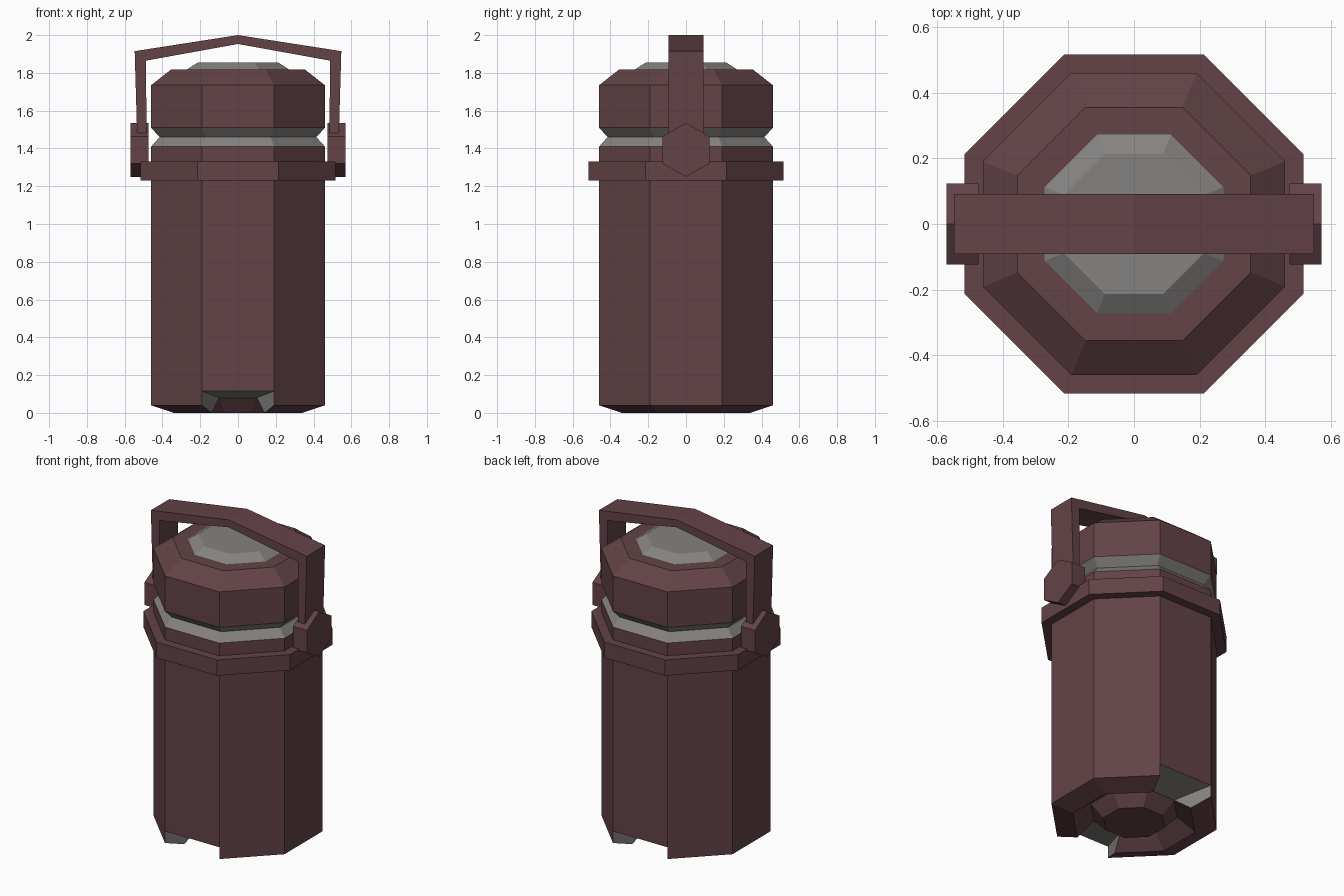
import bpy, bmesh
from math import pi, cos, sin

cube = bpy.data.objects.get("Cube")
if cube:
    bpy.data.objects.remove(cube, do_unlink=True)

SIDES = 8


def material(name, rgb):
    m = bpy.data.materials.new(name)
    m.use_nodes = True
    m.diffuse_color = (*rgb, 1)
    bsdf = next(n for n in m.node_tree.nodes if n.type == 'BSDF_PRINCIPLED')
    bsdf.inputs["Base Color"].default_value = (*rgb, 1)
    return m


MAROON = material("maroon", (0.125, 0.055, 0.063))
GREY = material("warm_grey", (0.235, 0.223, 0.215))


def finish(bm, name, mats):
    bmesh.ops.recalc_face_normals(bm, faces=bm.faces)
    mesh = bpy.data.meshes.new(name)
    bm.to_mesh(mesh)
    bm.free()
    for m in mats:
        mesh.materials.append(m)
    obj = bpy.data.objects.new(name, mesh)
    bpy.context.collection.objects.link(obj)
    return obj


def lathe(name, profile, mats, notched=()):
    """Octagonal solid from (flat-side distance, height) rings.
    Notched sectors get an open grey channel between rings 1 and 4."""
    bm = bmesh.new()
    rings = []
    for dist, z in profile:
        r = dist / cos(pi / SIDES)
        angles = [2 * pi * (k + 0.5) / SIDES for k in range(SIDES)]
        rings.append([bm.verts.new((r * cos(a), r * sin(a), z)) for a in angles])
    bm.faces.new(rings[0])
    bm.faces.new(rings[-1])
    for k in range(SIDES):
        n = (k + 1) % SIDES
        for i in range(len(rings) - 1):
            if k in notched and i in (1, 2, 3):
                continue
            lo, hi = rings[i], rings[i + 1]
            bm.faces.new((lo[k], lo[n], hi[n], hi[k]))
        if k in notched:
            channel = [bm.faces.new((rings[1][k], rings[1][n], rings[4][n], rings[4][k]))]
            channel += [bm.faces.new([rings[i][c] for i in (1, 2, 3, 4)]) for c in (k, n)]
            for f in channel:
                f.material_index = 1
    return finish(bm, name, mats)


def prism(name, outline, axis, start, end, mat):
    """Extrude a 2D outline along x (outline is y, z) or y (outline is x, z)."""
    bm = bmesh.new()

    def point(p, d):
        return (d, p[0], p[1]) if axis == 'x' else (p[0], d, p[1])

    face = bm.faces.new([bm.verts.new(point(p, start)) for p in outline])
    ext = bmesh.ops.extrude_face_region(bm, geom=[face])
    shift = (end - start, 0, 0) if axis == 'x' else (0, end - start, 0)
    moved = [g for g in ext["geom"] if isinstance(g, bmesh.types.BMVert)]
    bmesh.ops.translate(bm, verts=moved, vec=shift)
    return finish(bm, name, [mat])


# Main body with raised foot, channels open at front and back
lathe("body", [(0.17, 0), (0.24, 0.08), (0.34, 0), (0.46, 0.04), (0.46, 0.115), (0.46, 1.41)],
      [MAROON, GREY], notched=(1, 5))

# Collar, pinched neck, lid and top cap
lathe("collar", [(0.515, 1.23), (0.515, 1.33)], [MAROON])
lathe("neck_groove", [(0.46, 1.41), (0.415, 1.46), (0.46, 1.51)], [GREY])
lathe("lid", [(0.46, 1.51), (0.46, 1.735), (0.355, 1.817)], [MAROON])
lathe("top_cap", [(0.272, 1.81), (0.272, 1.817), (0.213, 1.855)], [GREY])

# Hexagonal hinge blocks on both sides
hexagon = [(0.143 * sin(k * pi / 3), 1.392 + 0.143 * cos(k * pi / 3)) for k in range(6)]
for side, label in ((1, "left"), (-1, "right")):
    prism(label + "_hinge", hexagon, 'x', side * 0.473, side * 0.57, MAROON)

# Peaked carrying handle
outer = [(0.532, 1.4), (0.547, 1.915)]
inner = [(0.487, 1.865), (0.484, 1.4)]


def mirrored(points):
    return [(-x, z) for x, z in reversed(points)]


handle = outer + [(0, 2.0)] + mirrored(outer) + mirrored(inner) + [(0, 1.953)] + inner
prism("handle", handle, 'y', -0.092, 0.092, MAROON)
